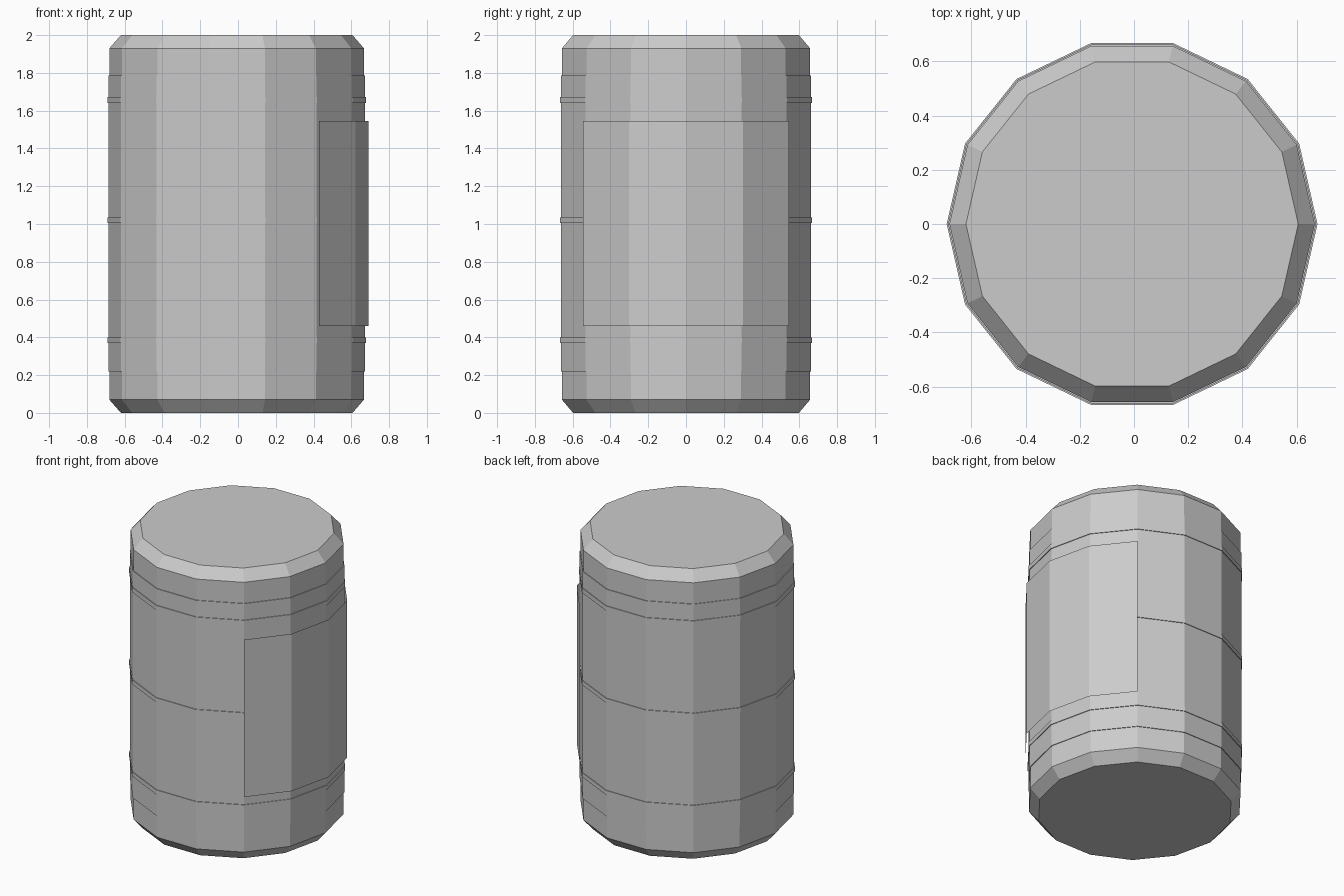
import bpy
from math import cos, sin, pi

if "Cube" in bpy.data.objects:
    bpy.data.objects.remove(bpy.data.objects["Cube"])

SIDES = 14
CX = -0.007  # the side panel shifts the barrel off centre


def lathe(name, profile, first=0, count=SIDES, caps=False):
    """Turn an (radius, z) profile around z over `count` of the 14 facets."""
    full = count == SIDES
    cols = count if full else count + 1
    n = len(profile)
    verts, faces = [], []
    for i in range(cols):
        a = 2 * pi * (first + i) / SIDES
        verts += [(CX + r * cos(a), r * sin(a), z) for r, z in profile]
    for i in range(count):
        j = (i + 1) % cols
        for k in range(n - 1):
            faces.append((i * n + k, j * n + k, j * n + k + 1, i * n + k + 1))
    if caps:
        faces.append([i * n for i in reversed(range(cols))])
        faces.append([i * n + n - 1 for i in range(cols)])
    mesh = bpy.data.meshes.new(name)
    mesh.from_pydata(verts, [], faces)
    mesh.update()
    obj = bpy.data.objects.new(name, mesh)
    bpy.context.collection.objects.link(obj)
    return obj


# Barrel body with chamfered ends and a slightly raised middle
BODY, MID, HOOP, PANEL = 0.674, 0.679, 0.684, 0.697
lathe("barrel_body", [(0.613, 0), (BODY, 0.07), (BODY, 0.22), (MID, 0.22),
                      (MID, 1.785), (BODY, 1.785), (BODY, 1.93), (0.613, 2)],
      caps=True)

# Three thin hoops
for name, z0, z1 in (("lower_hoop", 0.37, 0.40),
                     ("middle_hoop", 1.005, 1.035),
                     ("upper_hoop", 1.64, 1.672)):
    lathe(name, [(MID, z0), (HOOP, z0), (HOOP, z1), (MID, z1)])

# Thin wrapped panel covering four facets on the right side
lathe("side_panel", [(PANEL, 0.46), (PANEL, 1.545)], first=-2, count=4)
